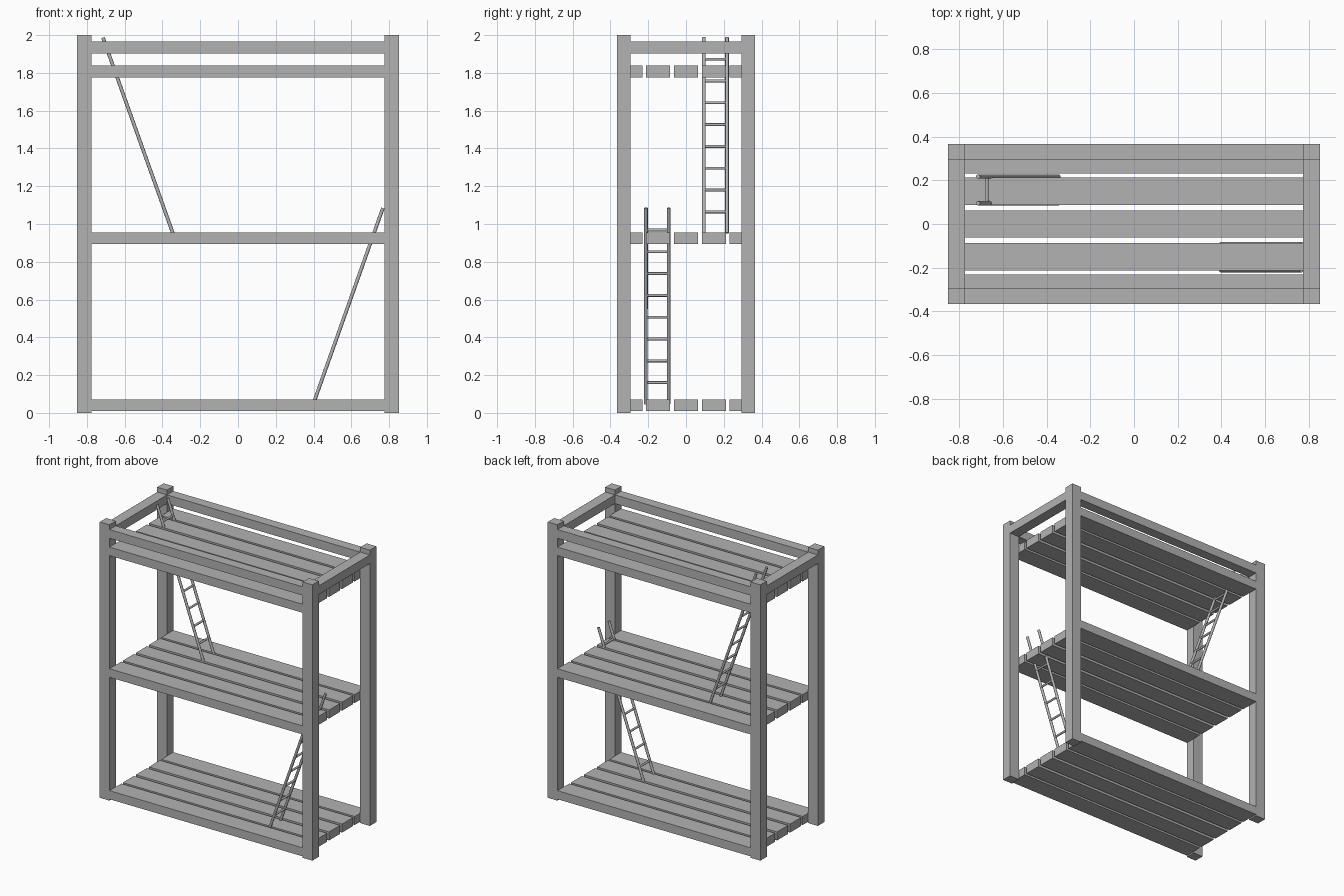
import bpy
from mathutils import Vector

if "Cube" in bpy.data.objects:
    bpy.data.objects.remove(bpy.data.objects["Cube"])

grey = bpy.data.materials.new("plain grey")
grey.diffuse_color = (0.45, 0.45, 0.45, 1)
grey.use_nodes = True
grey.node_tree.nodes["Principled BSDF"].inputs["Base Color"].default_value = grey.diffuse_color


def box(name, x0, x1, y0, y1, z0, z1):
    bpy.ops.mesh.primitive_cube_add(size=1, location=((x0 + x1) / 2, (y0 + y1) / 2, (z0 + z1) / 2))
    o = bpy.context.object
    o.name = name
    o.scale = (x1 - x0, y1 - y0, z1 - z0)
    bpy.ops.object.transform_apply(location=False, rotation=False, scale=True)
    o.data.materials.append(grey)


def rod(name, a, b, radius):
    a, b = Vector(a), Vector(b)
    bpy.ops.mesh.primitive_cylinder_add(vertices=16, radius=radius, depth=(b - a).length,
                                        location=(a + b) / 2)
    o = bpy.context.object
    o.name = name
    o.rotation_euler = (b - a).to_track_quat('Z', 'Y').to_euler()
    o.data.materials.append(grey)
    bpy.ops.object.shade_smooth_by_angle()


XI, XO = 0.775, 0.853   # inner and outer post faces along x
YI, YO = 0.293, 0.366   # inner and outer post faces along y

# Corner posts and top guard rails
for s in (-1, 1):
    xa, xb = sorted((s * XI, s * XO))
    ya, yb = sorted((s * YI, s * YO))
    for t in (-1, 1):
        pa, pb = sorted((t * YI, t * YO))
        box("corner_post", xa, xb, pa, pb, 0, 2)
    box("side_guard_rail", xa, xb, -YI, YI, 1.902, 1.965)
    box("long_guard_rail", -XI, XI, ya, yb, 1.902, 1.965)

# Three slatted shelves, five planks each
for z in (0.01, 0.894, 1.776):
    for i in range(-2, 3):
        y = i * 0.149
        edge = 0.0675 if abs(i) == 2 else 0.063
        box("shelf_plank", -XI, XI, y - edge, y + edge, z, z + 0.062)


# Leaning ladders between shelves
def ladder(name, bottom, top, y0, y1, first_rung):
    (xa, za), (xb, zb) = bottom, top
    for y in (y0, y1):
        rod(name + "_rail", (xa, y, za), (xb, y, zb), 0.0095)
    for i in range(8):
        z = first_rung + i * 0.1155
        x = xa + (xb - xa) * (z - za) / (zb - za)
        rod(name + "_rung", (x, y0, z), (x, y1, z), 0.0075)


ladder("lower_ladder", (0.399, 0.048), (0.767, 1.084), -0.212, -0.092, 0.16)
ladder("upper_ladder", (-0.345, 0.952), (-0.715, 1.987), 0.095, 0.217, 1.064)
